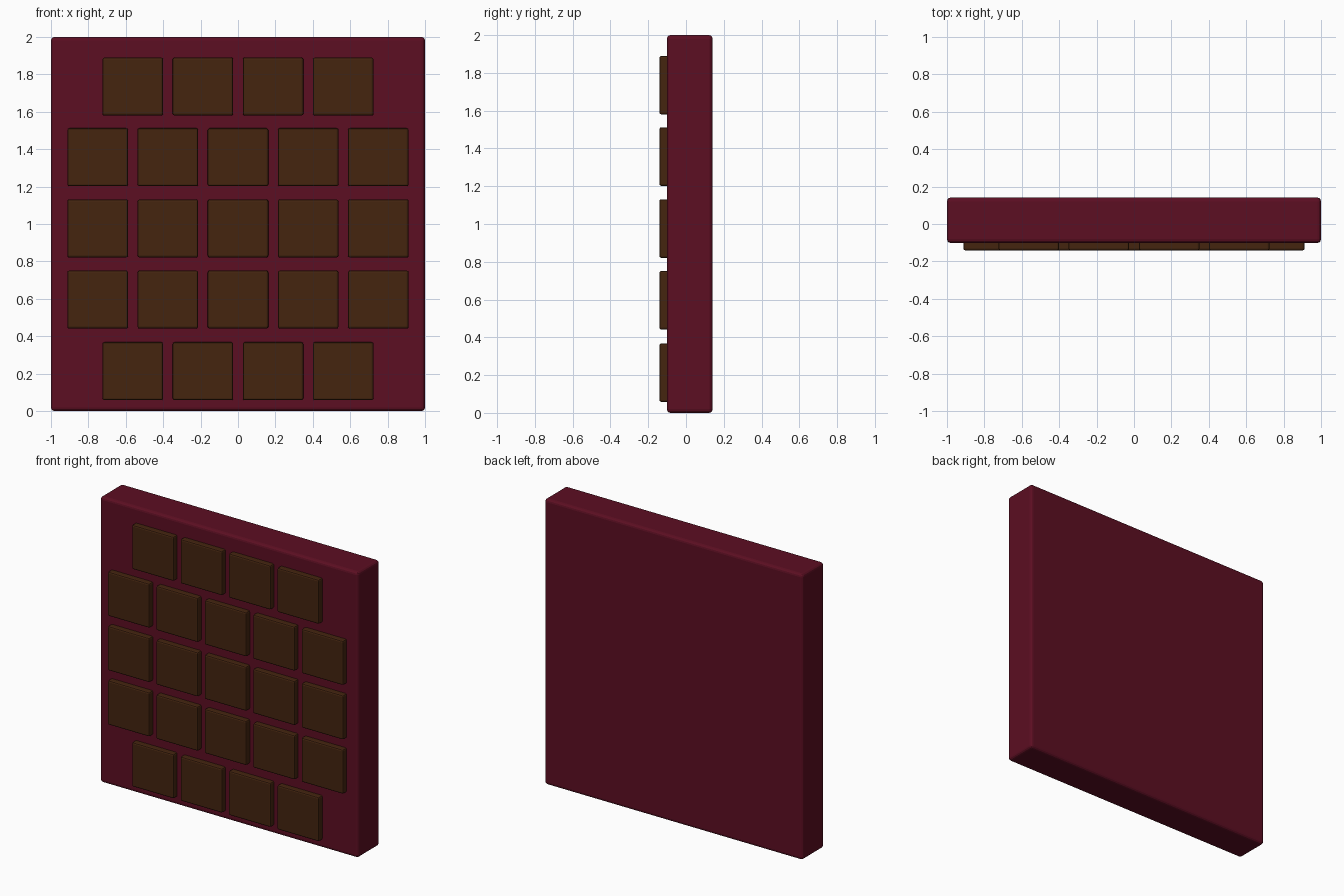
import bpy

if "Cube" in bpy.data.objects:
    bpy.data.objects.remove(bpy.data.objects["Cube"])


def material(name, rgb):
    m = bpy.data.materials.new(name)
    m.diffuse_color = (*rgb, 1)
    m.use_nodes = True
    m.node_tree.nodes["Principled BSDF"].inputs["Base Color"].default_value = m.diffuse_color
    return m


def rounded_box(name, lo, hi, bevel, segments, mat):
    size = [b - a for a, b in zip(lo, hi)]
    bpy.ops.mesh.primitive_cube_add(size=1, location=[(a + b) / 2 for a, b in zip(lo, hi)])
    ob = bpy.context.object
    ob.name = name
    ob.scale = size
    bpy.ops.object.transform_apply(location=False, rotation=False, scale=True)
    mod = ob.modifiers.new("soft_edges", 'BEVEL')
    mod.width = bevel
    mod.segments = segments
    mod.limit_method = 'ANGLE'
    ob.data.materials.append(mat)
    return ob


burgundy = material("burgundy", (0.107, 0.0044, 0.0159))
brown = material("dark_brown", (0.058, 0.018, 0.0048))

# Backing panel
rounded_box("panel", (-1, -0.101, 0), (1, 0.141, 2), 0.02, 3, burgundy)

# Square tiles: short rows at top and bottom, staggered by half a tile
for row, (z, count) in enumerate([(0.213, 4), (0.596, 5), (0.976, 5), (1.357, 5), (1.735, 4)]):
    for i in range(count):
        x = (i - (count - 1) / 2) * 0.375
        rounded_box(f"tile_{row + 1}_{i + 1}", (x - 0.162, -0.141, z - 0.155),
                    (x + 0.162, -0.081, z + 0.155), 0.01, 2, brown)
